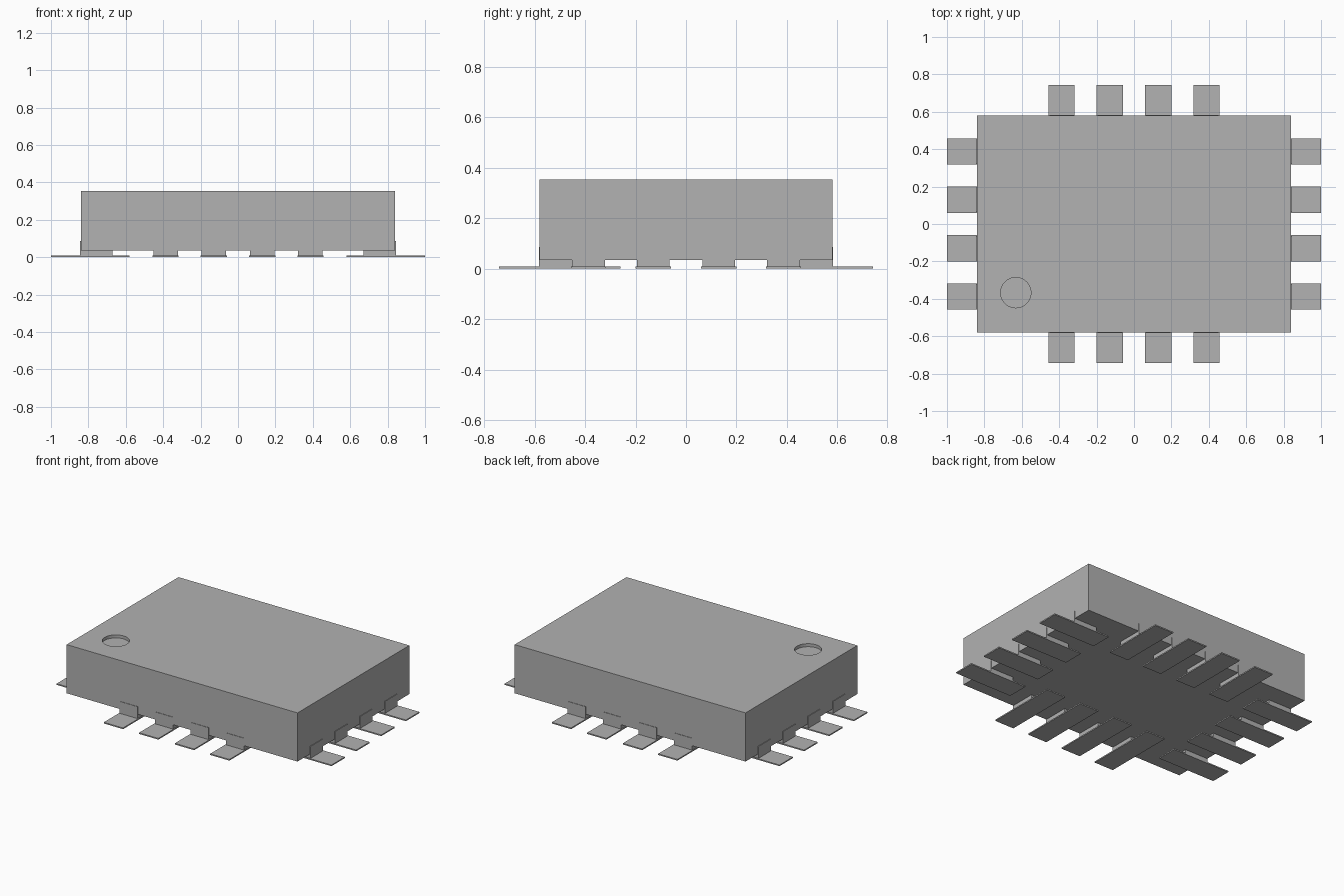
import bpy, bmesh, math
from mathutils import Matrix

cube = bpy.data.objects.get("Cube")
if cube:
    bpy.data.objects.remove(cube, do_unlink=True)

# Single flat grey
grey = bpy.data.materials.new("package_grey")
grey.use_nodes = True
colour = (0.445, 0.445, 0.445, 1)
grey.diffuse_color = colour
grey.node_tree.nodes["Principled BSDF"].inputs["Base Color"].default_value = colour


def finish(name, bm):
    mesh = bpy.data.meshes.new(name)
    bm.to_mesh(mesh)
    bm.free()
    mesh.materials.append(grey)
    obj = bpy.data.objects.new(name, mesh)
    bpy.context.collection.objects.link(obj)
    return obj


def add_box(bm, lo, hi):
    size = [b - a for a, b in zip(lo, hi)]
    mid = [(a + b) / 2 for a, b in zip(lo, hi)]
    bmesh.ops.create_cube(bm, size=1, matrix=Matrix.Translation(mid) @ Matrix.Diagonal((*size, 1)))


# Chip body
bm = bmesh.new()
add_box(bm, (-0.84, -0.581, 0.035), (0.84, 0.581, 0.355))
body = finish("body", bm)

# Round orientation dimple cut into the top
bm = bmesh.new()
bmesh.ops.create_cone(bm, cap_ends=True, segments=48, radius1=0.081, radius2=0.081, depth=0.1,
                      matrix=Matrix.Translation((-0.632, -0.367, 0.385)))
cutter = finish("dimple_cutter", bm)
cutter.hide_render = True
cut = body.modifiers.new("dimple", 'BOOLEAN')
cut.operation = 'DIFFERENCE'
cut.solver = 'EXACT'
cut.object = cutter
bpy.context.view_layer.objects.active = body
bpy.ops.object.modifier_apply(modifier=cut.name)
bpy.data.objects.remove(cutter, do_unlink=True)


def lead(name, angle, offset, tip, inner, face):
    """Flat foot plus an upright block, drawn pointing along +x and then turned."""
    bm = bmesh.new()
    add_box(bm, (inner, offset - 0.07, 0), (tip, offset + 0.07, 0.008))
    add_box(bm, (face - 0.172, offset - 0.065, 0.004), (face, offset + 0.065, 0.086))
    bmesh.ops.rotate(bm, verts=bm.verts, cent=(0, 0, 0), matrix=Matrix.Rotation(angle, 3, 'Z'))
    finish(name, bm)


# Four leads on each side: turn, foot tip, foot inner end, upright face
sides = {
    "left": (0, 1.0, 0.58, 0.844),
    "back": (90, 0.742, 0.32, 0.584),
    "right": (180, 1.0, 0.58, 0.844),
    "front": (270, 0.742, 0.26, 0.584),
}
for side, (turn, tip, inner, face) in sides.items():
    for i, offset in enumerate((-0.387, -0.13, 0.13, 0.387)):
        lead(f"{side}_lead_{i + 1}", math.radians(turn), offset, tip, inner, face)
